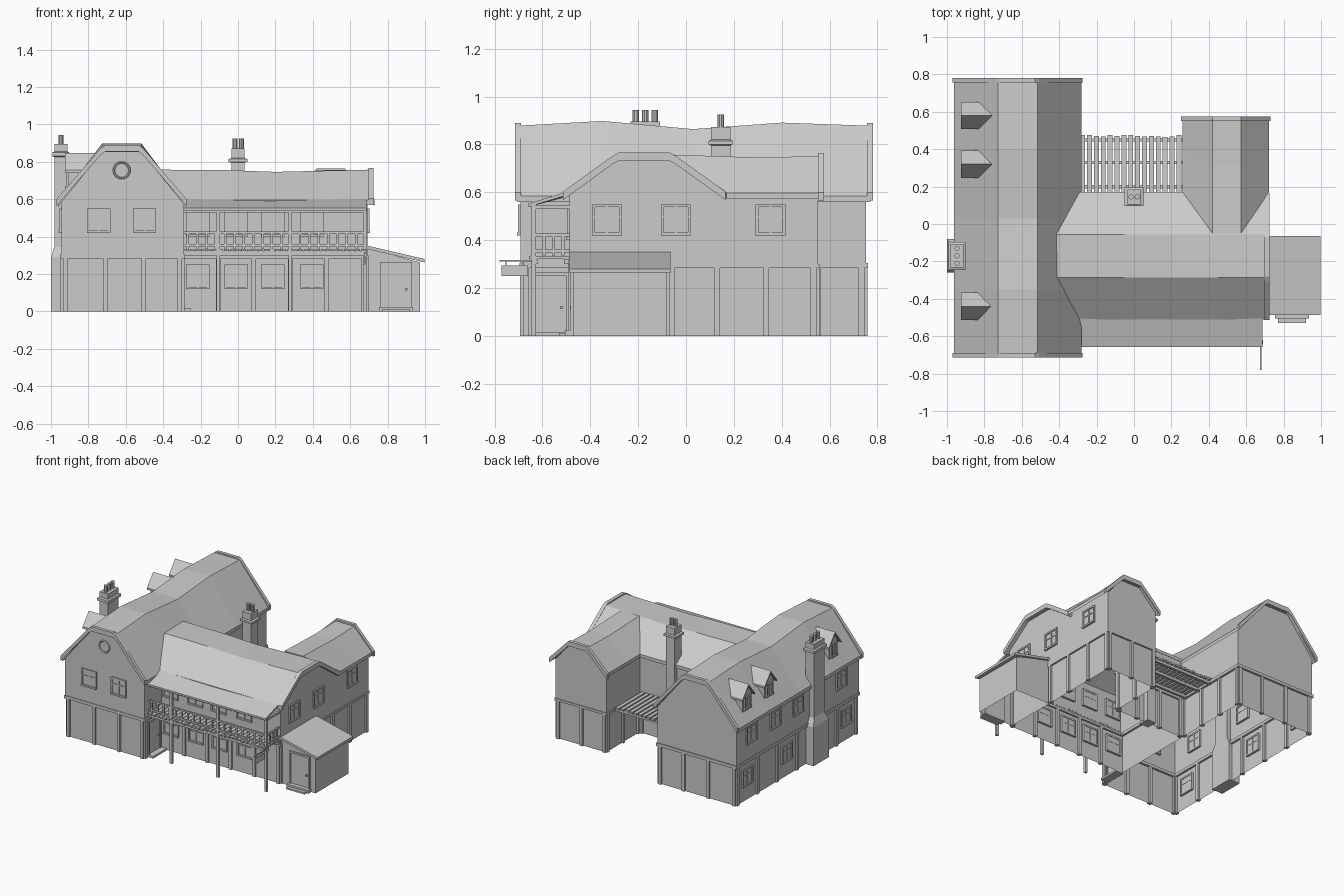
import bpy, bmesh, math, random
random.seed(4)

def finish(name, bm, fix=True):
    if fix:
        bmesh.ops.recalc_face_normals(bm, faces=bm.faces)
    me = bpy.data.meshes.new(name)
    bm.to_mesh(me); bm.free()
    ob = bpy.data.objects.new(name, me)
    bpy.context.collection.objects.link(ob)
    return ob

def loft(bm, rings, closed=True, caps=True):
    vs = [[bm.verts.new(p) for p in r] for r in rings]
    n = len(vs[0])
    for a, b in zip(vs, vs[1:]):
        for i in range(n if closed else n - 1):
            j = (i + 1) % n
            bm.faces.new((a[i], a[j], b[j], b[i]))
    if caps:
        bm.faces.new(vs[0]); bm.faces.new(vs[-1])

def rect(x0, x1, y0, y1, z):
    return [(x0, y0, z), (x1, y0, z), (x1, y1, z), (x0, y1, z)]

def stack(name, rects):
    bm = bmesh.new()
    loft(bm, [rect(*r) for r in rects])
    return finish(name, bm)

def boxes(name, items):
    bm = bmesh.new()
    for x0, x1, y0, y1, z0, z1 in items:
        loft(bm, [rect(x0, x1, y0, y1, z0), rect(x0, x1, y0, y1, z1)])
    return finish(name, bm)

def roof(name, prof, stations, axis, t):
    """Sweep a roof profile; stations are (position, ridge lift, ridge skew)."""
    zs = [p[1] for p in prof]
    lo, hi = min(zs), max(zs)
    ring = [(a, z, (z - lo) / (hi - lo)) for a, z in prof]
    ring += [(a, z - t, w) for a, z, w in reversed(ring)]
    bm, rings = bmesh.new(), []
    for pos, dz, sk in stations:
        pts = [(a, pos + sk * w, z + dz * w) for a, z, w in ring]
        rings.append(pts if axis == 'y' else [(b, a, z) for a, b, z in pts])
    loft(bm, rings)
    return finish(name, bm)

def walls(name, foot, z0, z1, closed=True):
    bm = bmesh.new()
    loft(bm, [[(x, y, z) for x, y in foot] for z in (z0, z1)], closed, False)
    return finish(name, bm)

def gable(name, pts):
    bm = bmesh.new()
    bm.faces.new([bm.verts.new(p) for p in pts])
    return finish(name, bm, False)

def ledge(foot, z0, z1, d):
    out = []
    for (xa, ya), (xb, yb) in zip(foot, foot[1:]):
        out.append((min(xa, xb) - d, max(xa, xb) + d, min(ya, yb) - d, max(ya, yb) + d, z0, z1))
    return out

def on(face, pos, a0, a1, z0, z1, d0, d1):
    """Box on a wall plane, d measured outward."""
    if face in 'FL':
        lo, hi = pos - d1, pos - d0
    else:
        lo, hi = pos + d0, pos + d1
    return (a0, a1, lo, hi, z0, z1) if face in 'FB' else (lo, hi, a0, a1, z0, z1)

def window(name, face, pos, c, z0, z1, w=0.125):
    a, b, f = c - w / 2, c + w / 2, 0.012
    m = (z0 + z1) / 2 + 0.015
    P = [(a, b, z0, z1, -0.012, 0.003), (a, a + f, z0, z1, -0.016, 0.01), (b - f, b, z0, z1, -0.016, 0.01),
         (a, b, z0, z0 + f, -0.016, 0.014), (a, b, z1 - f, z1, -0.016, 0.01),
         (c - 0.005, c + 0.005, z0, z1, -0.014, 0.008), (a, b, m - 0.004, m + 0.004, -0.014, 0.008)]
    boxes(name, [on(face, pos, *p) for p in P])

def posts(name, face, pos, cs, top=0.29):
    boxes(name, [on(face, pos, c - 0.012, c + 0.012, 0, top, -0.015, 0.013) for c in cs])

def door(name, face, pos, a, b, knob):
    P = [(a, b, 0, 0.26, -0.012, 0.004), (a, a + 0.012, 0, 0.265, -0.015, 0.012),
         (b - 0.012, b, 0, 0.265, -0.015, 0.012), (a, b, 0.252, 0.265, -0.015, 0.012),
         (knob - 0.006, knob + 0.006, 0.112, 0.124, 0, 0.014)]
    boxes(name, [on(face, pos, *p) for p in P])

# Main (left) wing walls, gables and roof
L0 = [(-0.935, -0.68), (-0.3, -0.68), (-0.3, 0.745), (-0.935, 0.745)]
L1 = [(-0.945, -0.692), (-0.29, -0.692), (-0.29, 0.752), (-0.945, 0.752)]
walls("main_ground_wall", L0, 0, 0.29)
walls("main_upper_wall", L1, 0.29, 0.59)
boxes("main_ledge", ledge(L0 + L0[:1], 0.283, 0.305, 0.016))
LP = [(-0.962, 0.585), (-0.727, 0.888), (-0.517, 0.888), (-0.28, 0.585)]
for n, y in (("front", -0.692), ("back", 0.752)):
    gable("main_gable_" + n, [(-0.945, y, 0.59), (-0.727, y, 0.87), (-0.517, y, 0.87), (-0.29, y, 0.59)])
roof("main_roof", LP, [(-0.705, -0.01, 0), (-0.35, 0.01, 0), (0.03, -0.024, 0), (0.4, 0.003, 0), (0.77, -0.01, 0)], 'y', 0.025)
LB = [(-0.97, 0.6), (-0.735, 0.872), (-0.71, 0.889), (-0.53, 0.889), (-0.508, 0.872), (-0.275, 0.6)]
for n, y in (("front", -0.714), ("back", 0.757)):
    roof("main_bargeboard_" + n, LB, [(y, 0, 0), (y + 0.024, 0, 0)], 'y', 0.035)

# Cross wing and rear right wing
M = [(-0.3, -0.48), (0.685, -0.48), (0.685, 0.545), (0.28, 0.545), (0.28, 0.15), (-0.3, 0.15)]
M1 = [(-0.3, -0.487), (0.693, -0.487), (0.693, 0.552), (0.272, 0.552), (0.272, 0.157), (-0.3, 0.157)]
walls("cross_ground_wall", M, 0, 0.29, False)
walls("cross_upper_wall", M1, 0.29, 0.6, False)
boxes("cross_ledge", ledge(M, 0.283, 0.3, 0.013))
MP = [(-0.51, 0.597), (-0.285, 0.758), (-0.055, 0.758), (0.172, 0.597)]
RP = [(0.26, 0.597), (0.42, 0.757), (0.572, 0.757), (0.722, 0.597)]
gable("cross_gable", [(0.693, -0.487, 0.59), (0.693, 0.157, 0.59), (0.693, -0.055, 0.745), (0.693, -0.285, 0.745)])
gable("rear_gable", [(0.272, 0.552, 0.59), (0.42, 0.552, 0.735), (0.572, 0.552, 0.735), (0.693, 0.552, 0.59)])
roof("cross_roof", MP, [(-0.29, 0, -0.125), (-0.05, -0.003, 0), (0.2, -0.012, 0), (0.45, -0.006, 0), (0.71, 0, 0)], 'x', 0.025)
roof("rear_roof", RP, [(0.17, 0, -0.22), (0.36, -0.012, -0.05), (0.57, -0.005, 0)], 'y', 0.025)
MB = [(-0.513, 0.603), (-0.31, 0.75), (-0.28, 0.767), (-0.07, 0.767), (-0.04, 0.75), (0.165, 0.603)]
roof("cross_bargeboard", MB, [(0.698, 0, 0), (0.724, 0, 0)], 'x', 0.035)
roof("rear_bargeboard", [(0.25, 0.6), (0.42, 0.764), (0.572, 0.764), (0.73, 0.6)], [(0.552, 0, 0), (0.576, 0, 0)], 'y', 0.035)

# Timber posts of the ground floor
posts("main_front_posts", 'F', -0.68, (-0.923, -0.71, -0.505, -0.312))
posts("main_back_posts", 'B', 0.745, (-0.923, -0.71, -0.505, -0.312))
posts("main_left_posts", 'L', -0.935, [-0.668 + 0.2333 * i for i in range(7)])
posts("main_right_posts", 'R', -0.3, (-0.668, 0.17, 0.36, 0.55, 0.733))
posts("cross_front_posts", 'F', -0.48, (-0.105, 0.085, 0.28, 0.475, 0.673))
posts("cross_right_posts", 'R', 0.685, (-0.468, -0.06, 0.13, 0.335, 0.533))
posts("cross_back_posts", 'B', 0.15, (-0.28, -0.1, 0.1, 0.26))
posts("rear_back_posts", 'B', 0.545, (0.292, 0.48, 0.673))
posts("rear_left_posts", 'L', 0.28, (0.17, 0.35, 0.533))

# Windows and doors
for x in (-0.745, -0.5):
    window("front_window", 'F', -0.692, x, 0.42, 0.55)
for y in (-0.33, -0.043, 0.353):
    window("right_window", 'R', 0.693, y, 0.42, 0.55)
for y in (0.58, 0.3, 0.03, -0.48):
    window("left_upper_window", 'L', -0.945, y, 0.42, 0.55)
for y in (0.615, 0.15, -0.315 + 0.35, -0.55):
    if y != -0.315 + 0.35:
        window("left_ground_window", 'L', -0.935, y, 0.11, 0.24)
for x in (-0.215, -0.01, 0.185, 0.395):
    window("cross_ground_window", 'F', -0.48, x, 0.12, 0.25)
    window("cross_upper_window", 'F', -0.487, x, 0.4, 0.53)
door("side_door", 'R', -0.3, -0.64, -0.49, -0.52)
boxes("side_door_step", [(-0.3, -0.25, -0.645, -0.485, 0, 0.015)])
bpy.ops.mesh.primitive_torus_add(major_radius=0.042, minor_radius=0.006, major_segments=24, minor_segments=6,
                                 location=(-0.622, -0.693, 0.755), rotation=(math.pi / 2, 0, 0))
bpy.context.object.name = "round_window_frame"

# Dormers on the left slope
for y in (-0.44, 0.32, 0.58):
    bm = bmesh.new()
    w = 0.052
    loft(bm, [[(-0.91, y - w, 0.63), (-0.91, y - w, 0.765), (-0.91, y, 0.835), (-0.91, y + w, 0.765), (-0.91, y + w, 0.63)],
              [(-0.83, y - w, 0.73), (-0.82, y - w, 0.765), (-0.765, y, 0.835), (-0.82, y + w, 0.765), (-0.83, y + w, 0.73)]])
    finish("dormer_wall", bm)
    bm = bmesh.new()
    rings = []
    for front in (True, False):
        pts = [(y - 0.073, 0.755, -0.83), (y, 0.846, -0.758), (y + 0.073, 0.755, -0.83)]
        ring = [(-0.926 if front else xb, yy, z) for yy, z, xb in pts]
        rings.append(ring + [(x, yy, z - 0.014) for x, yy, z in reversed(ring)])
    loft(bm, rings)
    finish("dormer_roof", bm)
    window("dormer_window", 'L', -0.91, y, 0.66, 0.76, 0.075)

# Chimneys
def pots(cs, z0, z1):
    for x, y in cs:
        bpy.ops.mesh.primitive_cylinder_add(vertices=10, radius=0.014, depth=z1 - z0, location=(x, y, (z0 + z1) / 2))
        bpy.context.object.name = "chimney_pot"

A, B = (-1.0, -0.91, -0.26, -0.08), (-0.982, -0.912, -0.232, -0.108)
C = (-0.993, -0.9, -0.245, -0.095)
stack("left_chimney", [A + (0,), A + (0.29,), B + (0.345,), B + (0.825,), C + (0.83,), C + (0.85,), B + (0.855,), B + (0.895,)])
pots([(-0.946, y) for y in (-0.21, -0.17, -0.13)], 0.89, 0.944)
A, B = (-0.036, 0.036, 0.105, 0.185), (-0.05, 0.05, 0.095, 0.195)
stack("back_chimney", [A + (0,), A + (0.795,), B + (0.8,), B + (0.815,), A + (0.82,), A + (0.872,)])
pots([(-0.015, 0.145), (0.018, 0.145)], 0.865, 0.924)

# Lean-to shed
walls("shed_wall", [(0.69, -0.47), (0.972, -0.47), (0.972, -0.08), (0.69, -0.08)], 0, 0.262, False)
for y in (-0.47, -0.08):
    gable("shed_side", [(0.69, y, 0.262), (0.972, y, 0.262), (0.69, y, 0.34)])
roof("shed_roof", [(0.69, 0.352), (0.998, 0.28)], [(-0.487, 0, 0), (-0.065, 0, 0)], 'y', 0.018)
door("shed_door", 'F', -0.47, 0.76, 0.93, 0.9)
boxes("shed_step", [(0.77, 0.92, -0.53, -0.47, 0, 0.012), (0.755, 0.935, -0.505, -0.47, 0, 0.025)])

# Balcony: planks, beams, posts, railing, roof
n = 32
boxes("balcony_planks", [(-0.288 + 0.0305 * i, -0.262 + 0.0305 * i, -0.652 + random.uniform(-0.005, 0.005), -0.485, 0.322, 0.334)
                         for i in range(n)])
boxes("balcony_beams", [(-0.29, 0.69, -0.64, -0.62, 0.3, 0.322), (-0.29, 0.69, -0.51, -0.49, 0.3, 0.322)])
boxes("balcony_posts", [(x - 0.009, x + 0.009, -0.645, -0.627, 0, 0.55) for x in (-0.105, 0.28, 0.68)])
boxes("balcony_rails", [(-0.29, 0.69, -0.642, -0.63, z, z + 0.012) for z in (0.348, 0.415)]
      + [(0.674, 0.686, -0.64, -0.485, z, z + 0.012) for z in (0.348, 0.415)]
      + [(-0.29, 0.69, -0.645, -0.628, 0.53, 0.548), (0.672, 0.688, -0.64, -0.485, 0.53, 0.545)])
boxes("balcony_balusters", [(-0.275 + 0.05 * i, -0.262 + 0.05 * i, -0.64, -0.632, 0.335, 0.42) for i in range(19)]
      + [(0.676, 0.684, y, y + 0.012, 0.335, 0.42) for y in (-0.6, -0.56, -0.52)])
roof("balcony_roof", [(-0.658, 0.553), (-0.49, 0.605)], [(-0.29, 0, 0), (0.2, -0.008, 0), (0.688, 0, 0)], 'x', 0.014)

# Hanging sign board
boxes("sign", [(0.674, 0.682, -0.78, -0.64, 0.31, 0.318), (0.675, 0.681, -0.77, -0.66, 0.25, 0.295),
               (0.676, 0.68, -0.755, -0.75, 0.29, 0.312), (0.676, 0.68, -0.685, -0.68, 0.29, 0.312)])

# Rear pergola
boxes("pergola_slats", [(-0.288 + 0.0368 * i, -0.262 + 0.0368 * i, 0.16, 0.47 + random.uniform(-0.008, 0.008), 0.3, 0.314)
                        for i in range(15)])
boxes("pergola_beams", [(-0.3, 0.28, y, y + 0.018, 0.28, 0.3) for y in (0.19, 0.32, 0.44)])
